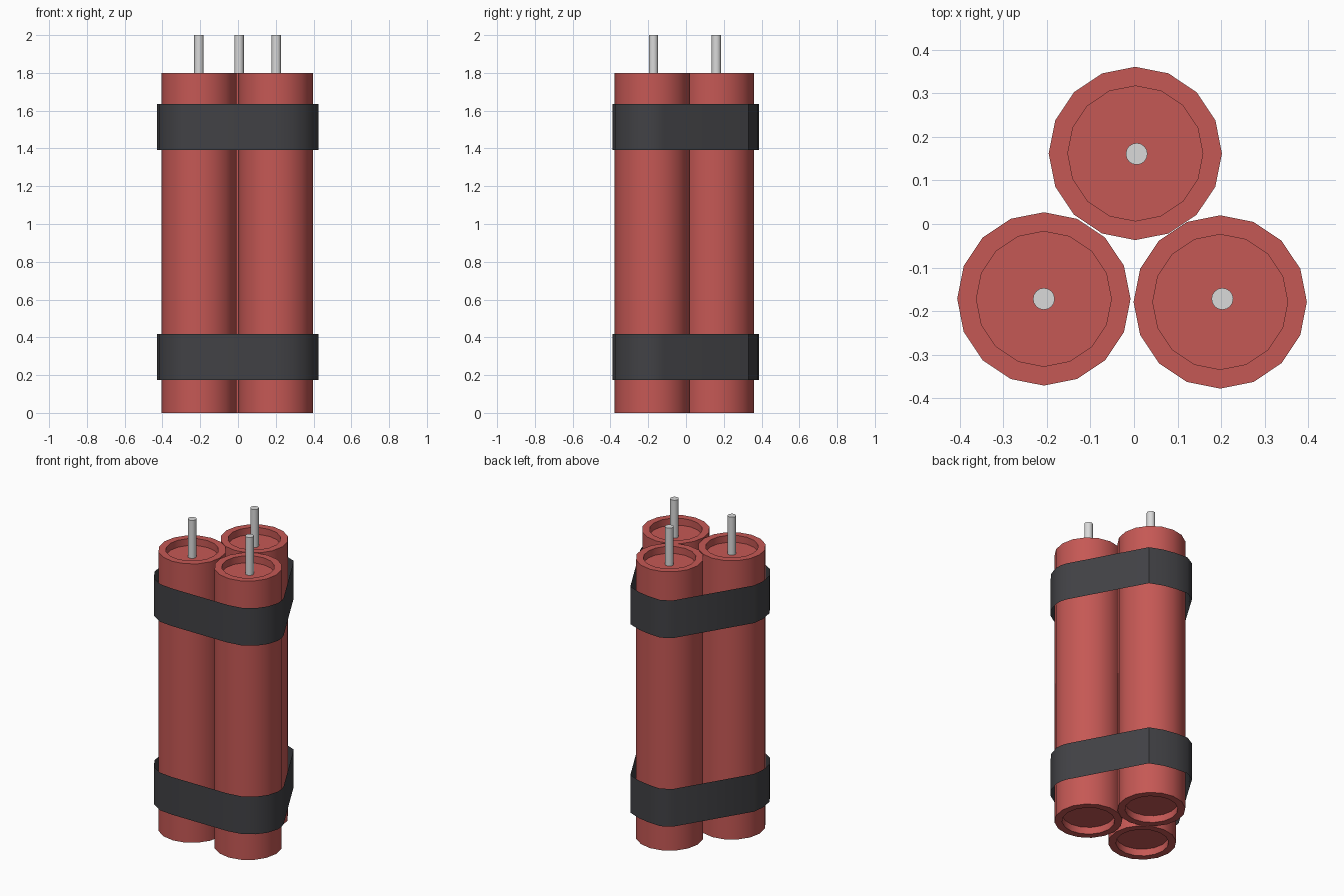
import bpy, bmesh, math

if "Cube" in bpy.data.objects:
    bpy.data.objects.remove(bpy.data.objects["Cube"])


def material(name, rgb):
    m = bpy.data.materials.new(name)
    m.diffuse_color = (*rgb, 1)
    m.use_nodes = True
    m.node_tree.nodes["Principled BSDF"].inputs["Base Color"].default_value = m.diffuse_color
    return m


RED = material("red casing", (0.56, 0.098, 0.090))
BLACK = material("black tape", (0.054, 0.054, 0.060))
GREY = material("grey fuse", (0.70, 0.70, 0.70))


def finish(name, bm, mat):
    me = bpy.data.meshes.new(name)
    bm.to_mesh(me)
    bm.free()
    ob = bpy.data.objects.new(name, me)
    bpy.context.collection.objects.link(ob)
    me.materials.append(mat)
    bpy.ops.object.select_all(action='DESELECT')
    ob.select_set(True)
    bpy.context.view_layer.objects.active = ob
    bpy.ops.object.shade_smooth_by_angle(angle=math.radians(35))
    return ob


def loft(bm, rings, caps):
    """Join closed rings of points (counter-clockwise from above)."""
    loops = [[bm.verts.new(p) for p in ring] for ring in rings]
    n = len(loops[0])
    for lo, hi in zip(loops, loops[1:]):
        for i in range(n):
            j = (i + 1) % n
            bm.faces.new((lo[i], lo[j], hi[j], hi[i]))
    if caps:
        bm.faces.new(loops[0][::-1])
        bm.faces.new(loops[-1])


def turned(name, centre, profile, sides, mat):
    """Solid of revolution about a vertical axis from (radius, z) pairs."""
    bm = bmesh.new()
    angles = [2 * math.pi * i / sides for i in range(sides)]
    loft(bm, [[(centre[0] + r * math.cos(a), centre[1] + r * math.sin(a), z)
               for a in angles] for r, z in profile], True)
    return finish(name, bm, mat)


# Three sticks with recessed ends, each with a fuse
R, RI, H, D = 0.199, 0.155, 1.8, 0.045
stick = [(RI, D), (RI, 0), (R, 0), (R, H), (RI, H), (RI, H - D)]
fuse = [(0.025, H - D), (0.025, 2.0)]
for label, c, f in (("back", (0.003, 0.162), (0.006, 0.161)),
                    ("left", (-0.207, -0.172), (-0.207, -0.172)),
                    ("right", (0.198, -0.179), (0.203, -0.172))):
    turned(label + "_stick", c, stick, 16, RED)
    turned(label + "_fuse", f, fuse, 16, GREY)

# Two thin tape bands wrapped around the bundle
outline = [(0.425, -0.20), (0.422, -0.155), (0.41, -0.12), (0.165, 0.332),
           (0.08, 0.366), (0.0, 0.381), (-0.085, 0.386), (-0.15, 0.349),
           (-0.42, -0.095), (-0.43, -0.17), (-0.415, -0.26), (-0.365, -0.335),
           (-0.29, -0.38), (-0.20, -0.39), (0.20, -0.39), (0.29, -0.375),
           (0.36, -0.33), (0.405, -0.27)]
for label, z in (("lower", 0.175), ("upper", 1.392)):
    bm = bmesh.new()
    loft(bm, [[(x, y, h) for x, y in outline] for h in (z, z + 0.243)], False)
    finish(label + "_band", bm, BLACK)
